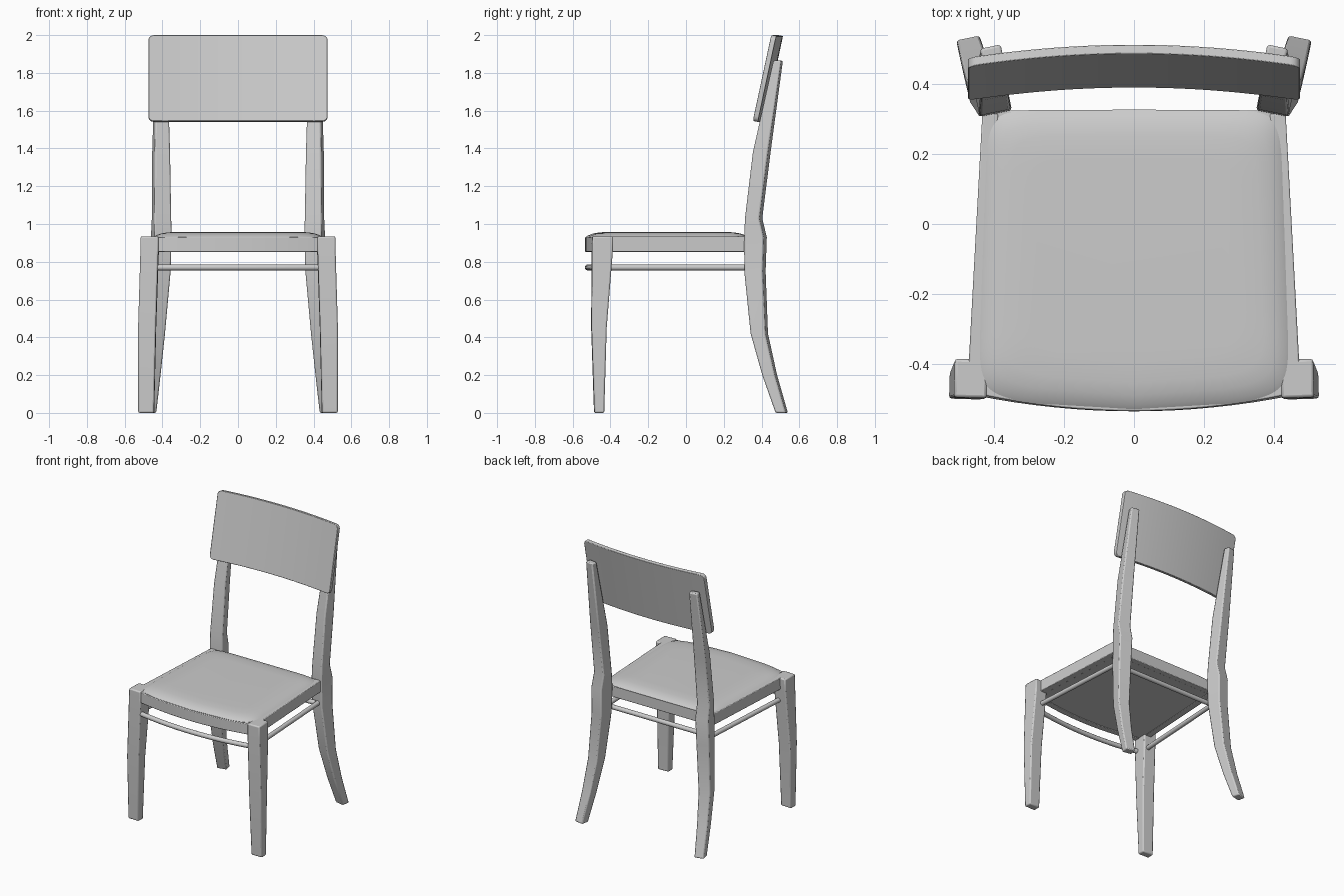
import bpy
import bmesh
import math
from mathutils import Vector

cube = bpy.data.objects.get("Cube")
if cube:
    bpy.data.objects.remove(cube, do_unlink=True)

mat = bpy.data.materials.new("pale grey")
mat.use_nodes = True
COLOR = (0.6, 0.6, 0.6, 1)
mat.diffuse_color = COLOR
mat.node_tree.nodes["Principled BSDF"].inputs["Base Color"].default_value = COLOR


def loft(name, rings, bevel=0.0):
    """Skin equal-sized rings of points, cap both ends, soften the edges."""
    bm = bmesh.new()
    loops = [[bm.verts.new(p) for p in ring] for ring in rings]
    for a, b in zip(loops, loops[1:]):
        for i in range(len(a)):
            j = (i + 1) % len(a)
            bm.faces.new((a[i], a[j], b[j], b[i]))
    bm.faces.new(loops[0])
    bm.faces.new(loops[-1])
    bmesh.ops.recalc_face_normals(bm, faces=bm.faces)
    mesh = bpy.data.meshes.new(name)
    bm.to_mesh(mesh)
    bm.free()
    mesh.materials.append(mat)
    obj = bpy.data.objects.new(name, mesh)
    bpy.context.collection.objects.link(obj)
    bpy.ops.object.select_all(action="DESELECT")
    obj.select_set(True)
    bpy.context.view_layer.objects.active = obj
    bpy.ops.object.shade_smooth_by_angle(angle=math.radians(35))
    if bevel:
        mod = obj.modifiers.new("soft_edges", "BEVEL")
        mod.width = bevel
        mod.segments = 2
        mod.limit_method = "ANGLE"
        mod.angle_limit = math.radians(40)
    return obj


def leg(name, side, sections, turn):
    """Square leg; each section is centre x, y, z, then width and depth."""
    c, s = math.cos(turn), math.sin(turn)
    rings = []
    for x, y, z, w, d in sections:
        ring = []
        for u, v in ((-1, -1), (1, -1), (1, 1), (-1, 1)):
            p, q = u * w / 2, v * d / 2
            ring.append((side * (x + p * c - q * s), y + p * s + q * c, z))
        rings.append(ring)
    return loft(name, rings, 0.008)


def rod(name, points, radius=0.016):
    """Round bar following a path that lies level."""
    pts = [Vector(p) for p in points]
    rings = []
    for i, p in enumerate(pts):
        along = (pts[min(i + 1, len(pts) - 1)] - pts[max(i - 1, 0)]).normalized()
        across = along.cross(Vector((0, 0, 1)))
        angles = [k * math.tau / 12 for k in range(12)]
        rings.append([p + radius * (across * math.cos(a) + Vector((0, 0, math.sin(a))))
                      for a in angles])
    return loft(name, rings)


def bar(name, path, thick, z0, z1):
    """Rectangular rail; path points are the outer face, thick is the inward offset."""
    tx, ty = thick
    return loft(name, [[(x, y, z0), (x, y, z1), (x + tx, y + ty, z1), (x + tx, y + ty, z0)]
                       for x, y in path], 0.004)


def bow(x, half):
    return 1 - (x / half) ** 2


def spread(half, count):
    return [half * (2 * i / count - 1) for i in range(count + 1)]


FRONT_LEG = [(0.486, -0.46, 0, 0.084, 0.052), (0.481, -0.461, 0.45, 0.094, 0.08),
             (0.468, -0.444, 0.85, 0.095, 0.11), (0.467, -0.442, 0.935, 0.094, 0.11)]
BACK_LEG = [(0.47, 0.507, 0, 0.068, 0.056), (0.452, 0.443, 0.2, 0.075, 0.068),
            (0.434, 0.388, 0.42, 0.084, 0.08), (0.41, 0.365, 0.75, 0.092, 0.1),
            (0.406, 0.368, 0.93, 0.094, 0.106), (0.405, 0.358, 1.03, 0.092, 0.078),
            (0.407, 0.401, 1.38, 0.083, 0.082), (0.407, 0.488, 1.865, 0.06, 0.042)]

# Legs, side rails and side stretchers
for side, tag in ((1, "left"), (-1, "right")):
    leg("front_leg_" + tag, side, FRONT_LEG, 0.03)
    leg("back_leg_" + tag, side, BACK_LEG, -0.2)
    bar("side_rail_" + tag, [(side * 0.473, -0.4), (side * 0.434, 0.315)],
        (-side * 0.045, 0), 0.853, 0.935)
    rod("side_stretcher_" + tag, [(side * 0.455, -0.43, 0.77), (side * 0.41, 0.35, 0.77)])

# Front and back rails and stretchers
bar("front_rail", [(x, -0.49 - 0.045 * bow(x, 0.43)) for x in spread(0.43, 16)],
    (0, 0.045), 0.853, 0.93)
bar("back_rail", [(-0.4, 0.325), (0.4, 0.325)], (0, -0.04), 0.853, 0.93)
rod("front_stretcher", [(x, -0.475 - 0.045 * bow(x, 0.45), 0.77) for x in spread(0.45, 16)])
rod("back_stretcher", [(-0.4, 0.305, 0.77), (0.4, 0.305, 0.77)])


# Padded seat: rounded trapezoid with a bowed front, solid down to the rails
def seat_ring(inset, z, count=72):
    ring = []
    for k in range(count):
        a = k * math.tau / count
        u, v = [math.copysign(abs(t) ** 0.2, t) for t in (math.cos(a), math.sin(a))]
        x = u * (0.437 - 0.014 * v - inset)
        y = -0.08 + v * (0.407 - inset) - 0.043 * bow(u, 1) * (1 - v) / 2
        ring.append((x, y, z))
    return ring


loft("seat_pad", [seat_ring(i, z) for i, z in
                  ((0.006, 0.856), (0.002, 0.925), (0, 0.932), (0.012, 0.94),
                   (0.04, 0.95), (0.075, 0.956), (0.14, 0.958))])

# Curved, leaning backrest with rounded corners
HALF, RADIUS, LEAN = 0.475, 0.028, 0.212
columns = sorted(spread(HALF - RADIUS, 20) +
                 [s * (HALF - RADIUS + RADIUS * f) for s in (-1, 1) for f in (0.4, 0.7, 0.9, 1)])
panel = []
for x in columns:
    over = max(0, abs(x) - HALF + RADIUS)
    cut = RADIUS - math.sqrt(max(0, RADIUS ** 2 - over ** 2))
    y = 0.353 + 0.037 * bow(x, HALF)
    low, high = cut, 0.46 - cut
    panel.append([(x, y + LEAN * low, 1.545 + low), (x, y + LEAN * high, 1.54 + high),
                  (x, y + LEAN * high + 0.026, 1.535 + high),
                  (x, y + LEAN * low + 0.026, 1.54 + low)])
loft("backrest", panel, 0.004)
